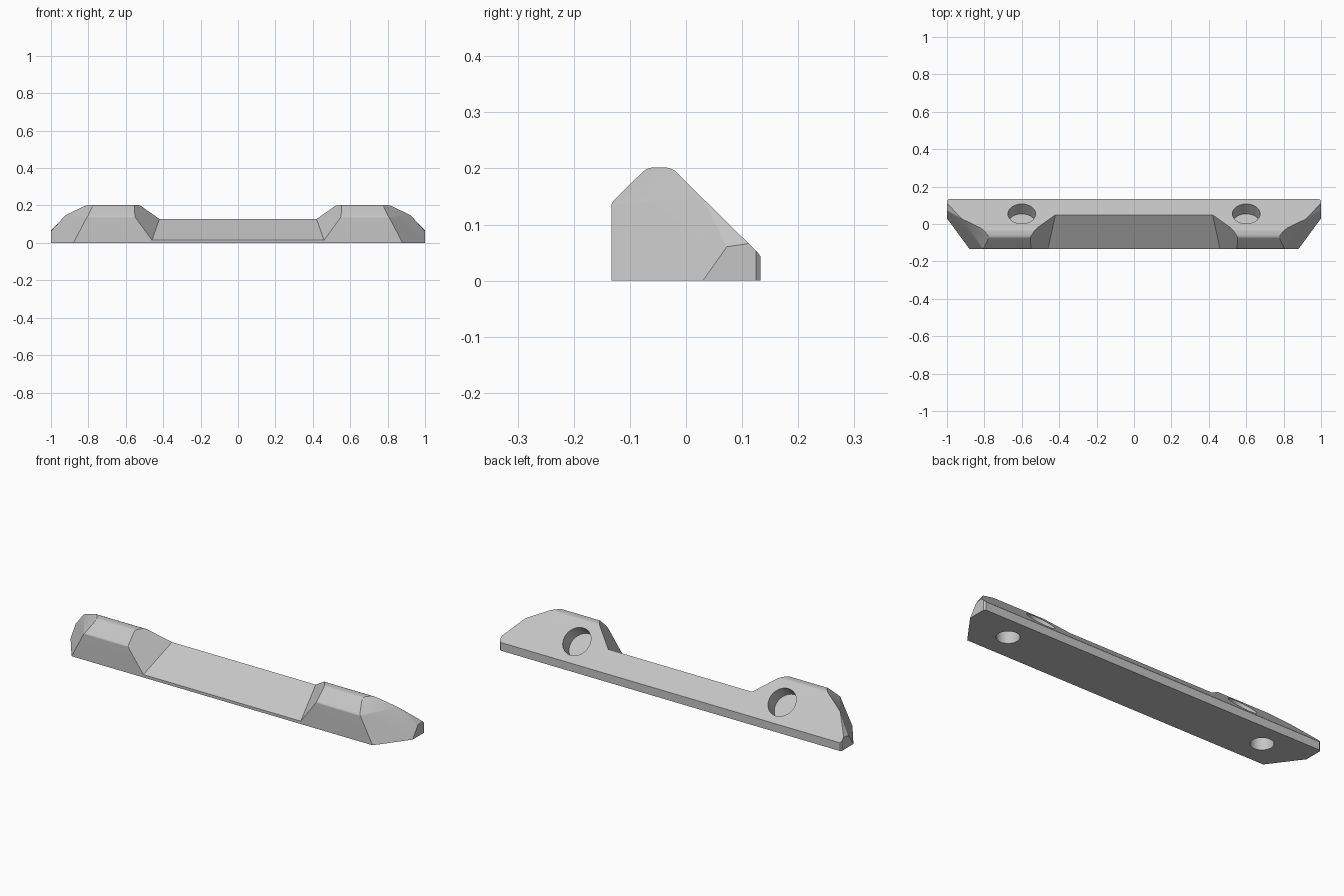
import bpy, bmesh, math
from mathutils import Vector, Matrix

if "Cube" in bpy.data.objects:
    bpy.data.objects.remove(bpy.data.objects["Cube"])

grey = bpy.data.materials.new("light_grey")
grey.diffuse_color = (0.56, 0.56, 0.56, 1)
grey.use_nodes = True
grey.node_tree.nodes["Principled BSDF"].inputs["Base Color"].default_value = grey.diffuse_color


def make_object(name, bm):
    bmesh.ops.recalc_face_normals(bm, faces=bm.faces[:])
    mesh = bpy.data.meshes.new(name)
    bm.to_mesh(mesh)
    bm.free()
    mesh.materials.append(grey)
    obj = bpy.data.objects.new(name, mesh)
    bpy.context.collection.objects.link(obj)
    return obj


def slice_off(bm, p, q, r):
    """Remove everything outside the plane through three points, and cap it."""
    p, q, r = Vector(p), Vector(q), Vector(r)
    n = (q - p).cross(r - p).normalized()
    if n.dot(p - Vector((0, 0, 0.08))) < 0:
        n = -n
    geom = bm.verts[:] + bm.edges[:] + bm.faces[:]
    res = bmesh.ops.bisect_plane(bm, geom=geom, plane_co=p, plane_no=n,
                                 clear_outer=True, dist=1e-5)
    edges = [e for e in res["geom_cut"] if isinstance(e, bmesh.types.BMEdge)]
    bmesh.ops.contextual_create(bm, geom=edges)


# Bar body: side profile with softened ridge, swept along x
profile = [(-0.133, 0), (-0.133, 0.135), (-0.131, 0.140), (-0.128, 0.144),
           (-0.077, 0.194), (-0.070, 0.199), (-0.060, 0.202), (-0.036, 0.202),
           (-0.028, 0.200), (-0.020, 0.196), (0.128, 0.050), (0.133, 0.043),
           (0.133, 0)]
bm = bmesh.new()
ring = bm.faces.new([bm.verts.new((-1, y, z)) for y, z in profile])
ext = bmesh.ops.extrude_face_region(bm, geom=[ring])
moved = [v for v in ext["geom"] if isinstance(v, bmesh.types.BMVert)]
bmesh.ops.translate(bm, verts=moved, vec=(2, 0, 0))

# Tapered ends: side facet, upper facet, tip facet and small back corner
facets = [((1, 0.03, 0), (0.92, 0.028, 0.15), (0.88, -0.133, 0)),
          ((0.79, -0.05, 0.202), (0.92, 0.028, 0.15), (0.81, -0.133, 0.135)),
          ((1, 0.07, 0.06), (1, 0.11, 0.066), (0.92, 0.028, 0.15)),
          ((1, 0.125, 0), (0.992, 0.133, 0), (1, 0.125, 0.1))]
for s in (1, -1):
    for pts in facets:
        slice_off(bm, *[(s * x, y, z) for x, y, z in pts])
body = make_object("bar_body", bm)

# Cutter for the sloping central recess with flared walls
bm = bmesh.new()
for s in (1, -1):
    for x, y, z in [(0.472, -0.188, -0.019), (0.408, 0.105, 0.162)]:
        bm.verts.new((s * x, y, z))
        bm.verts.new((s * (x + 0.22), y, z + 0.3))
bmesh.ops.convex_hull(bm, input=bm.verts[:])
cutters = [make_object("recess_cutter", bm)]


# Cutters for the round pockets in the back slope and the underside
def round_cutter(name, radius, depth, mouth, tilt):
    bm = bmesh.new()
    rot = Matrix.Rotation(tilt, 4, 'X')
    bmesh.ops.create_cone(bm, cap_ends=True, segments=48, radius1=radius,
                          radius2=radius, depth=2 * depth,
                          matrix=Matrix.Translation(mouth) @ rot)
    cutters.append(make_object(name, bm))


for s in (1, -1):
    round_cutter("slope_pocket_cutter", 0.074, 0.075, (s * 0.6, 0.055, 0.123),
                 -math.pi / 4)
    round_cutter("base_pocket_cutter", 0.055, 0.07, (s * 0.755, 0.007, 0), 0)

for c in cutters:
    mod = body.modifiers.new("cut", 'BOOLEAN')
    mod.operation = 'DIFFERENCE'
    mod.solver = 'EXACT'
    mod.object = c
    c.hide_render = True
    c.hide_viewport = False

# Bake the cuts, then drop the cutters
deps = bpy.context.evaluated_depsgraph_get()
baked = bpy.data.meshes.new_from_object(body.evaluated_get(deps))
body.modifiers.clear()
body.data = baked
for c in cutters:
    bpy.data.objects.remove(c)

# Smooth the softened ridge and pocket walls only
bpy.context.view_layer.objects.active = body
body.select_set(True)
bpy.ops.object.shade_smooth_by_angle(angle=math.radians(26))
body.modifiers.new("weighted_normals", 'WEIGHTED_NORMAL').keep_sharp = True
